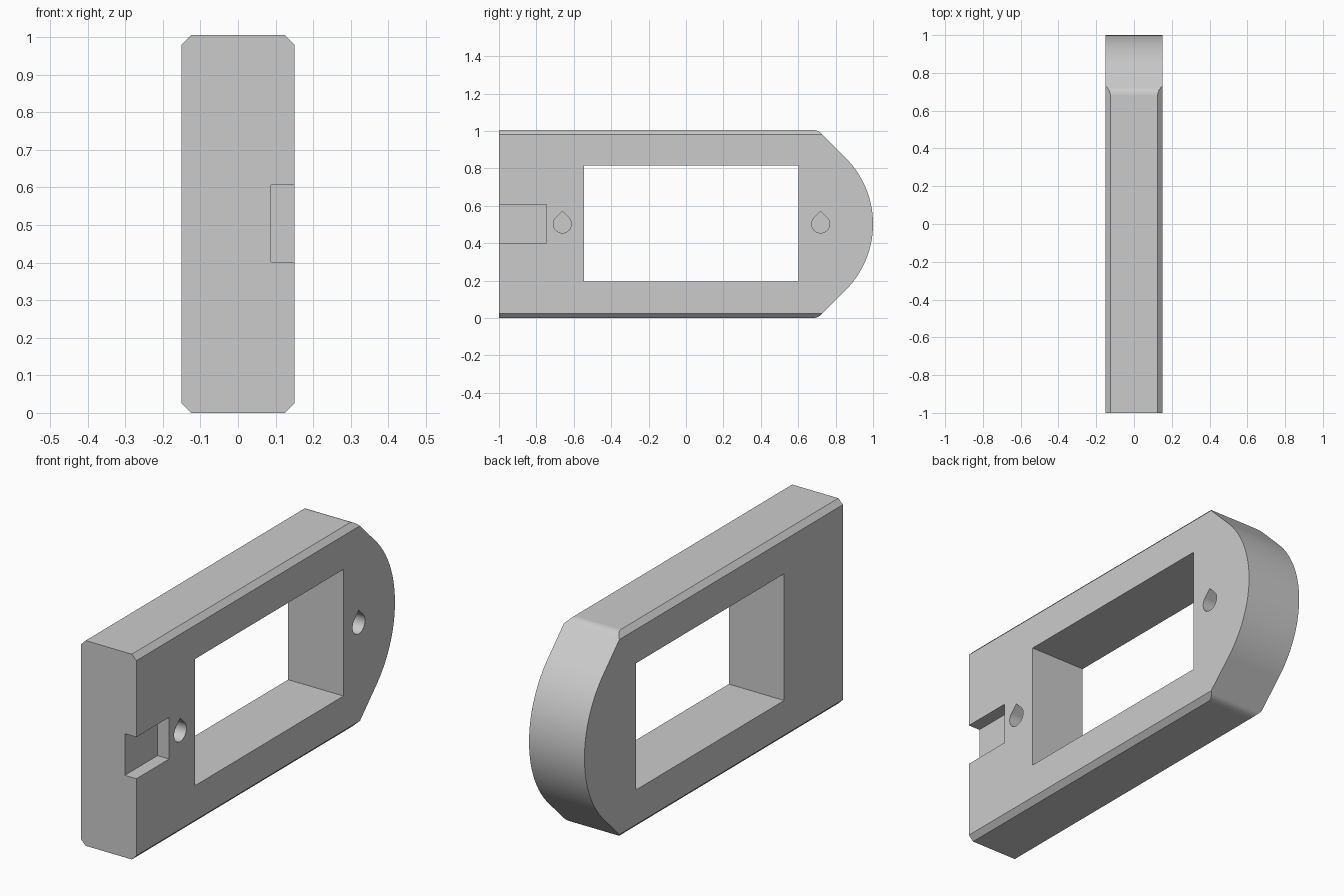
import bpy, bmesh
from math import sin, cos, pi, radians
from mathutils import Vector

old = bpy.data.objects.get("Cube")
if old:
    bpy.data.objects.remove(old, do_unlink=True)

HALF_W, TOP, MID, CH = 0.15, 1.005, 0.5025, 0.025

# Single grey material
grey = bpy.data.materials.new("plain grey")
grey.use_nodes = True
colour = (0.6, 0.6, 0.6, 1)
grey.diffuse_color = colour
grey.node_tree.nodes["Principled BSDF"].inputs["Base Color"].default_value = colour


def prism(name, points, offset):
    """Extrude a closed loop of 3D points along an offset vector."""
    bm = bmesh.new()
    face = bm.faces.new([bm.verts.new(p) for p in points])
    ext = bmesh.ops.extrude_face_region(bm, geom=[face])
    verts = [v for v in ext["geom"] if isinstance(v, bmesh.types.BMVert)]
    bmesh.ops.translate(bm, verts=verts, vec=Vector(offset))
    bmesh.ops.recalc_face_normals(bm, faces=bm.faces)
    mesh = bpy.data.meshes.new(name)
    bm.to_mesh(mesh)
    bm.free()
    mesh.materials.append(grey)
    obj = bpy.data.objects.new(name, mesh)
    bpy.context.collection.objects.link(obj)
    return obj


def side_prism(name, outline, x0, x1):
    """Extrude a (y, z) outline from x0 to x1."""
    return prism(name, [(x0, y, z) for y, z in outline], (x1 - x0, 0, 0))


def arc(cy, cz, r, a0, a1, steps):
    return [(cy + r * cos(radians(a0 + (a1 - a0) * i / steps)),
             cz + r * sin(radians(a0 + (a1 - a0) * i / steps))) for i in range(steps + 1)]


def rect(y0, y1, z0, z1):
    return [(y0, z0), (y1, z0), (y1, z1), (y0, z1)]


def combine(target, tool, operation):
    mod = target.modifiers.new("cut", 'BOOLEAN')
    mod.object, mod.operation, mod.solver = tool, operation, 'EXACT'
    bpy.context.view_layer.objects.active = target
    bpy.ops.object.modifier_apply(modifier=mod.name)
    bpy.data.objects.remove(tool, do_unlink=True)


# Plate outline: square front, rounded nose with straight shoulders at the back
fillet = 0.06
upper = arc(0.68, TOP - fillet, fillet, 90, 45, 8)
lower = [(y, TOP - z) for y, z in reversed(upper)]
nose = arc(0.5, MID, 0.5, 45, -45, 48)
frame = side_prism("frame_plate", [(-1, 0), (-1, TOP)] + upper + nose + lower, -HALF_W, HALF_W)

# Chamfer the long edges by intersecting with an eight-sided bar
w, n = HALF_W, HALF_W - CH
section = [(-n, 0), (n, 0), (w, CH), (w, TOP - CH), (n, TOP), (-n, TOP), (-w, TOP - CH), (-w, CH)]
combine(frame, prism("chamfer_bar", [(x, -1.1, z) for x, z in section], (0, 2.2, 0)), 'INTERSECT')

# Window through the plate and notch at the front edge
combine(frame, side_prism("window_cutter", rect(-0.545, 0.602, 0.195, 0.815), -0.3, 0.3), 'DIFFERENCE')
combine(frame, side_prism("notch_cutter", rect(-1.1, -0.747, 0.402, 0.606), 0.0875, 0.3), 'DIFFERENCE')

# Blind teardrop holes on the left face
R = 0.048
for y in (-0.661, 0.72):
    drop = arc(y, 0.5025, R, 135, 405, 30) + [(y, 0.5025 + R * 2 ** 0.5)]
    combine(frame, side_prism("hole_cutter", drop, -0.05, 0.3), 'DIFFERENCE')

# Smooth the curved walls, keep flat faces crisp
bpy.ops.object.select_all(action='DESELECT')
frame.select_set(True)
bpy.context.view_layer.objects.active = frame
bpy.ops.object.shade_smooth_by_angle(angle=radians(30))
weighted = frame.modifiers.new("weighted normals", 'WEIGHTED_NORMAL')
weighted.keep_sharp = True
